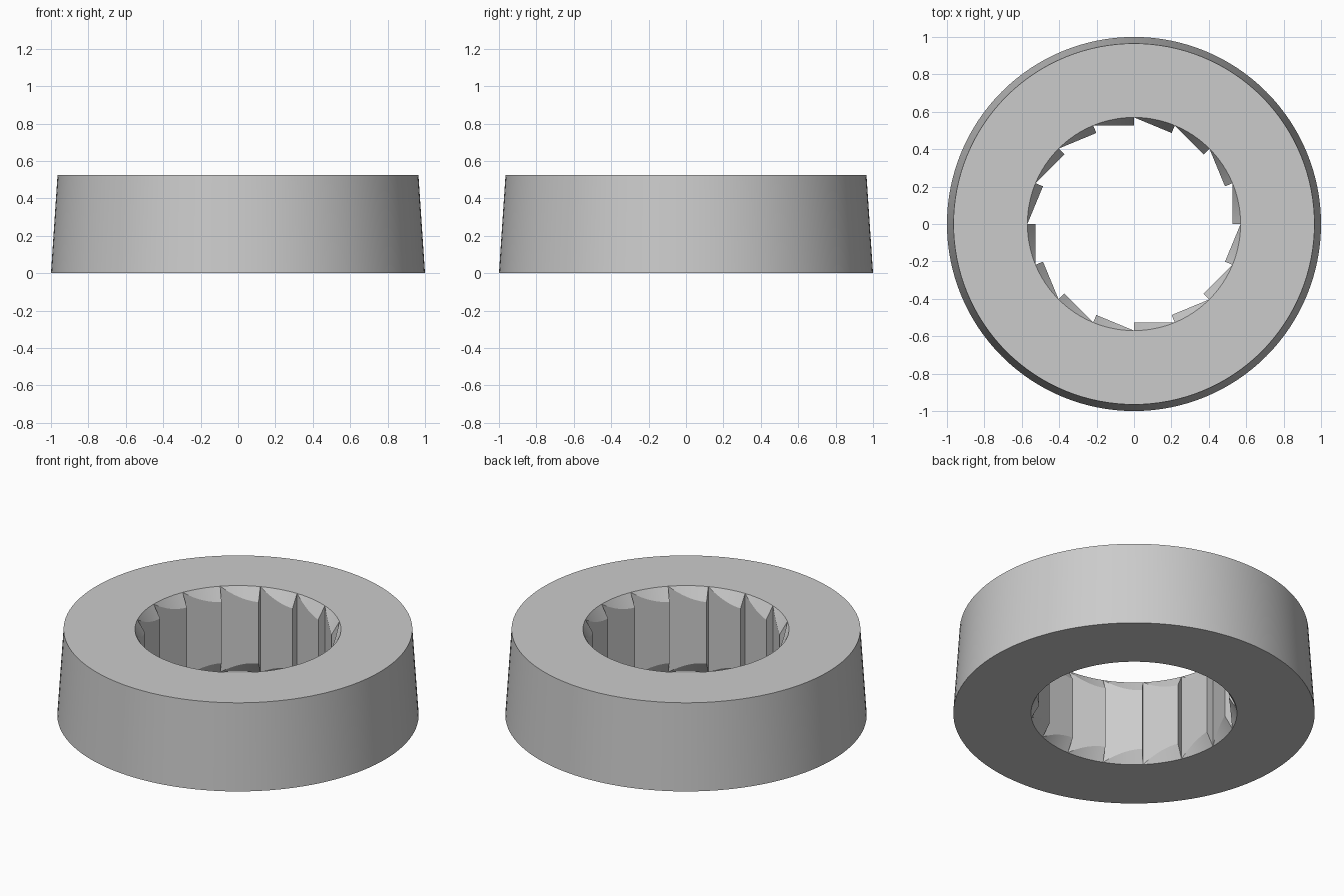
import bpy
import bmesh
from math import cos, sin, pi, radians, tan

cube = bpy.data.objects.get("Cube")
if cube:
    bpy.data.objects.remove(cube)

HEIGHT = 0.525
OUTER_BOTTOM, OUTER_TOP = 1.0, 0.965
BORE = 0.57
TEETH = 16
SEGMENTS = 8                      # columns per tooth
PITCH = 2 * pi / TEETH
SLOPE = tan(radians(60))          # lead-in cone at both ends of the teeth


def column(bm, angle, r):
    """Cross-section of the ring where the tooth surface sits at radius r."""
    h = (BORE - r) * SLOPE
    profile = [(OUTER_BOTTOM, 0), (BORE, 0), (r, h), (r, HEIGHT - h),
               (BORE, HEIGHT), (OUTER_TOP, HEIGHT)]
    return [bm.verts.new((rad * cos(angle), rad * sin(angle), z)) for rad, z in profile]


# Tapered ring with a ratchet-toothed bore
bm = bmesh.new()
for tooth in range(TEETH):
    tip = tooth * PITCH
    columns = []
    for j in range(SEGMENTS + 1):
        phi = PITCH * j / SEGMENTS
        # flat tooth flank: a straight chord from the tip out to the bore
        columns.append(column(bm, tip + phi, BORE * cos(PITCH) / cos(phi)))
    for a, b in zip(columns, columns[1:]):
        for k in range(len(a)):
            n = (k + 1) % len(a)
            bm.faces.new((a[k], a[n], b[n], b[k]))
    # radial step at the tooth tip
    bm.faces.new(columns[0][1:5])

bmesh.ops.remove_doubles(bm, verts=bm.verts, dist=0.0001)
bmesh.ops.recalc_face_normals(bm, faces=bm.faces)

mesh = bpy.data.meshes.new("toothed_ring")
bm.to_mesh(mesh)
bm.free()
ring = bpy.data.objects.new("toothed_ring", mesh)
bpy.context.collection.objects.link(ring)

# Plain grey material
grey = bpy.data.materials.new("light grey")
grey.use_nodes = True
colour = (0.6, 0.6, 0.6, 1)
grey.diffuse_color = colour
grey.node_tree.nodes["Principled BSDF"].inputs["Base Color"].default_value = colour
mesh.materials.append(grey)

# Smooth walls, sharp rims and tooth edges
bpy.ops.object.select_all(action='DESELECT')
ring.select_set(True)
bpy.context.view_layer.objects.active = ring
bpy.ops.object.shade_smooth_by_angle(angle=radians(18))
